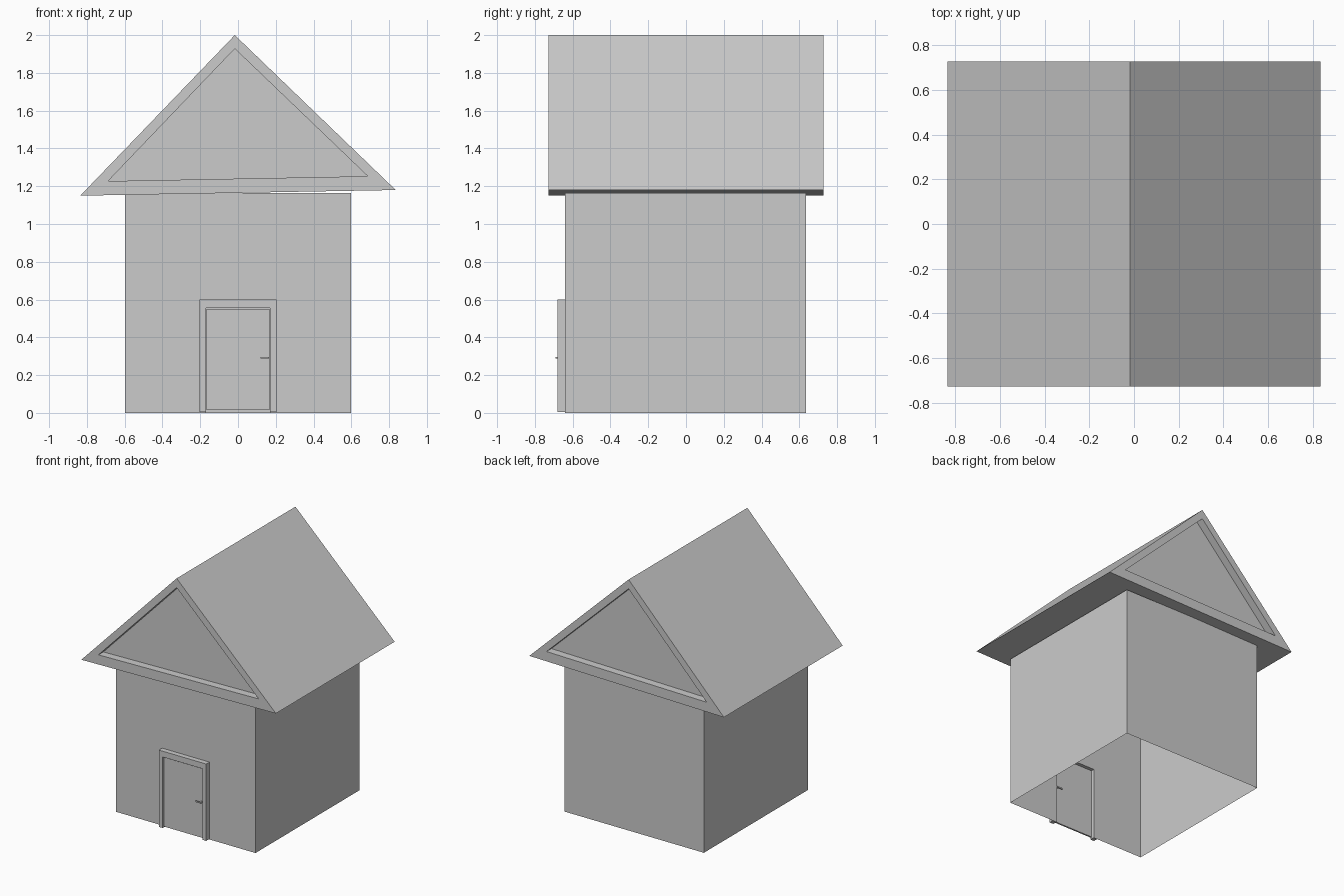
import bpy, bmesh

if "Cube" in bpy.data.objects:
    bpy.data.objects.remove(bpy.data.objects["Cube"])


def make(name, verts, faces):
    mesh = bpy.data.meshes.new(name)
    mesh.from_pydata(verts, [], faces)
    bm = bmesh.new()
    bm.from_mesh(mesh)
    bmesh.ops.recalc_face_normals(bm, faces=bm.faces)
    bm.to_mesh(mesh)
    bm.free()
    obj = bpy.data.objects.new(name, mesh)
    bpy.context.collection.objects.link(obj)
    return obj


def loft(name, rings):
    """Skin equal-length closed rings and cap both ends."""
    n = len(rings[0])
    verts = [p for ring in rings for p in ring]
    faces = [tuple(range(n)), tuple(range(len(verts) - n, len(verts)))]
    for r in range(len(rings) - 1):
        for i in range(n):
            j = (i + 1) % n
            faces.append((r * n + i, r * n + j, (r + 1) * n + j, (r + 1) * n + i))
    return make(name, verts, faces)


def ring(profile, y):
    return [(x, y, z) for x, z in profile]


def box(name, x0, x1, y0, y1, z0, z1):
    rect = [(x0, z0), (x1, z0), (x1, z1), (x0, z1)]
    return loft(name, [ring(rect, y0), ring(rect, y1)])


# Thin walls, open below, with a doorway in the front
W, F, B, H = 0.598, -0.64, 0.635, 1.165
DW, DH = 0.17, 0.555
front = ring([(-W, 0), (-DW, 0), (-DW, DH), (DW, DH), (DW, 0), (W, 0), (W, H), (-W, H)], F)
back = ring([(-W, 0), (W, 0), (W, H), (-W, H)], B)
make("walls", front + back,
     [tuple(range(8)), (8, 9, 10, 11), (0, 8, 11, 7), (5, 9, 10, 6)])

# Slightly tilted roof prism with recessed gables at both ends
outer = [(-0.835, 1.15), (0.835, 1.18), (-0.017, 2.0)]
inner = [(-0.688, 1.227), (0.687, 1.253), (-0.017, 1.928)]
E, D = 0.728, 0.06
loft("roof", [ring(inner, -E + D), ring(inner, -E), ring(outer, -E),
              ring(outer, E), ring(inner, E), ring(inner, E - D)])

# Door frame
frame = [(-0.203, 0.004), (-DW, 0.004), (-DW, DH), (DW, DH),
         (DW, 0.004), (0.203, 0.004), (0.203, 0.6), (-0.203, 0.6)]
loft("door_frame", [ring(frame, -0.68), ring(frame, F)])

# Door leaf with a small gap all round
box("door", -0.166, 0.166, -0.672, -0.66, 0.014, 0.55)

# Lever handles, stems and lock knobs on both sides of the door
for side, face, out in (("outer", -0.672, -1), ("inner", -0.66, 1)):
    tip = face + out * 0.02
    y0, y1 = sorted((tip, tip - out * 0.007))
    box(side + "_handle_lever", 0.12, 0.164, y0, y1, 0.287, 0.297)
    y0, y1 = sorted((face, tip))
    box(side + "_handle_stem", 0.154, 0.164, y0, y1, 0.287, 0.297)
    y0, y1 = sorted((face, face + out * 0.004))
    box(side + "_lock", 0.153, 0.163, y0, y1, 0.324, 0.33)
